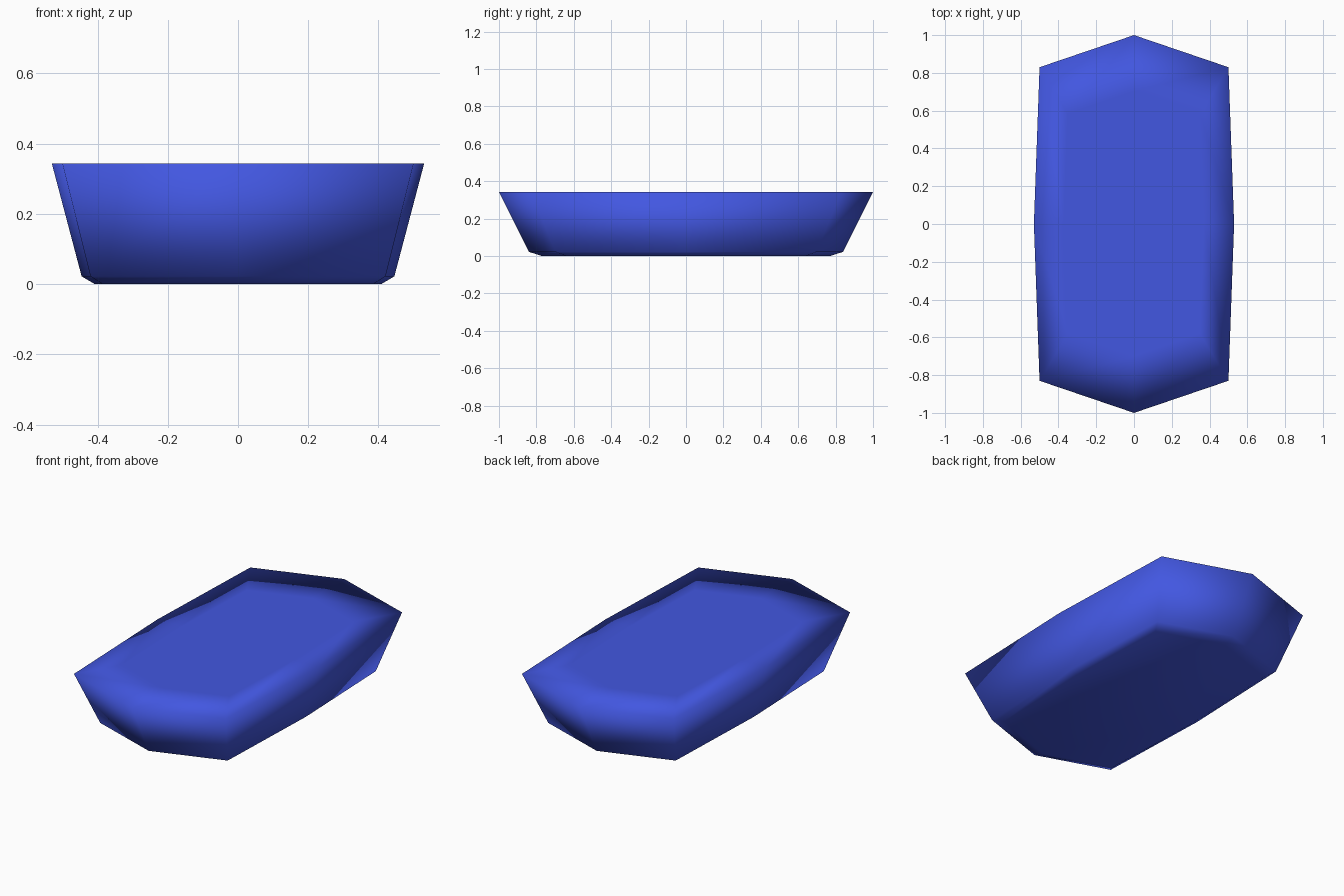
import bpy
import bmesh

# Remove the default cube only
cube = bpy.data.objects.get("Cube")
if cube:
    bpy.data.objects.remove(cube, do_unlink=True)

# Single blue colour
blue = bpy.data.materials.new("blue")
blue.use_nodes = True
colour = (0.055, 0.095, 0.75, 1.0)
blue.diffuse_color = colour
blue.node_tree.nodes["Principled BSDF"].inputs["Base Color"].default_value = colour

# Eight-sided plan outline, counter-clockwise from the left side
quarter = [(0.53, 0.0), (0.5, 0.83), (0.0, 1.0), (-0.5, 0.83)]
outline = quarter + [(-x, -y) for x, y in quarter]

# Rings from the underside up to the flat deck: (scale, height)
levels = [(0.77, 0.0), (0.84, 0.022), (1.0, 0.343), (0.7, 0.343)]

bm = bmesh.new()
rings = [[bm.verts.new((x * s, y * s, z)) for x, y in outline] for s, z in levels]
count = len(outline)

# Walls, bottom bevel and deck border
for lower, upper in zip(rings, rings[1:]):
    for i in range(count):
        j = (i + 1) % count
        bm.faces.new((lower[i], lower[j], upper[j], upper[i]))

# Underside and deck
bm.faces.new(list(reversed(rings[0])))
bm.faces.new(rings[-1])

# The rim is shaded smoothly into the deck
for face in bm.faces:
    face.smooth = True
bmesh.ops.recalc_face_normals(bm, faces=bm.faces)

mesh = bpy.data.meshes.new("hull")
bm.to_mesh(mesh)
bm.free()
mesh.materials.append(blue)
hull = bpy.data.objects.new("hull", mesh)
bpy.context.collection.objects.link(hull)
